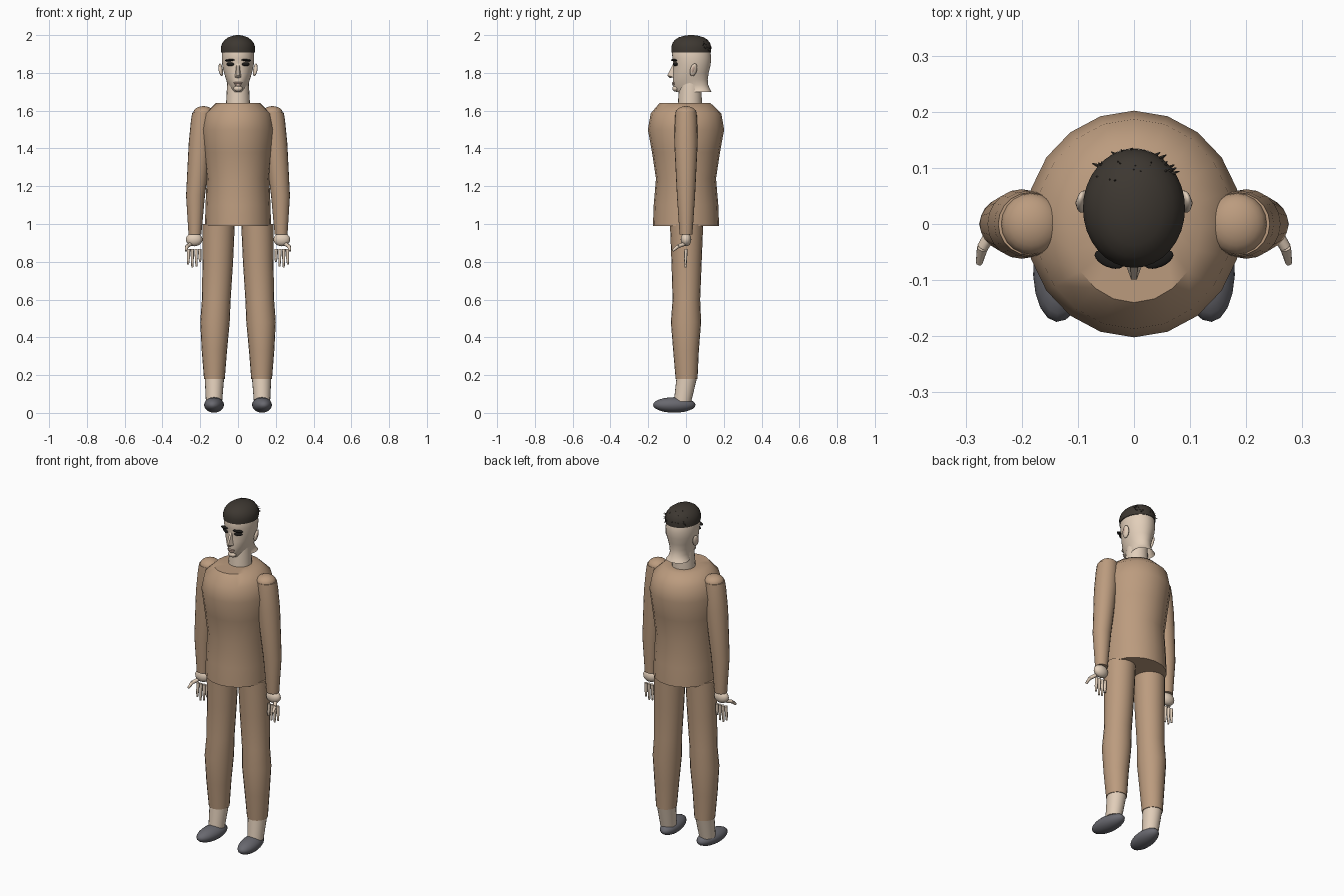
import bpy, bmesh, math, random
from mathutils import Matrix, Vector

if "Cube" in bpy.data.objects:
    bpy.data.objects.remove(bpy.data.objects["Cube"])

random.seed(4)


def material(name, rgb):
    m = bpy.data.materials.new(name)
    m.diffuse_color = (*rgb, 1)
    m.use_nodes = True
    m.node_tree.nodes["Principled BSDF"].inputs["Base Color"].default_value = m.diffuse_color
    return m


CLOTH = material("tan_cloth", (0.50, 0.33, 0.21))
SKIN = material("pale_skin", (0.76, 0.62, 0.49))
LIP = material("lip_tone", (0.58, 0.41, 0.33))
SHOE = material("slate_grey", (0.14, 0.14, 0.16))
HAIR = material("dark_hair", (0.047, 0.039, 0.031))
BLACK = material("black", (0.012, 0.011, 0.010))


def finish(name, bm, mat):
    bmesh.ops.recalc_face_normals(bm, faces=bm.faces[:])
    me = bpy.data.meshes.new(name)
    bm.to_mesh(me)
    bm.free()
    me.materials.append(mat)
    ob = bpy.data.objects.new(name, me)
    bpy.context.collection.objects.link(ob)
    return ob


def skin_rings(name, rings, mat, bottom=True, top=True):
    """Join rings of points, lowest first."""
    bm = bmesh.new()
    vs = [[bm.verts.new(p) for p in r] for r in rings]
    n = len(vs[0])
    for a, b in zip(vs, vs[1:]):
        for i in range(n):
            j = (i + 1) % n
            bm.faces.new((a[i], a[j], b[j], b[i]))
    if bottom:
        bm.faces.new(vs[0][::-1])
    if top:
        bm.faces.new(vs[-1])
    return finish(name, bm, mat)


def loft(name, rows, mat, n=20, **caps):
    """Rows are z, centre x, centre y, radius x, radius y."""
    rings = []
    for z, cx, cy, rx, ry in rows:
        rings.append([(cx + rx * math.cos(math.tau * i / n),
                       cy + ry * math.sin(math.tau * i / n), z) for i in range(n)])
    return skin_rings(name, rings, mat, **caps)


def ball(name, loc, radii, mat, rot=(0, 0, 0), seg=20, rows=12):
    bm = bmesh.new()
    bmesh.ops.create_uvsphere(bm, u_segments=seg, v_segments=rows, radius=1)
    turn = Matrix.Rotation(rot[2], 4, 'Z') @ Matrix.Rotation(rot[1], 4, 'Y') @ Matrix.Rotation(rot[0], 4, 'X')
    bm.transform(Matrix.Translation(loc) @ turn @ Matrix.Diagonal((*radii, 1)))
    return finish(name, bm, mat)


def add_tube(bm, a, b, r1, r2, n=8):
    a, b = Vector(a), Vector(b)
    d = b - a
    mtx = Matrix.Translation((a + b) / 2) @ d.to_track_quat('Z', 'Y').to_matrix().to_4x4()
    bmesh.ops.create_cone(bm, cap_ends=True, segments=n, radius1=r1, radius2=r2,
                          depth=d.length, matrix=mtx)


# Torso: loose top with a sloped shoulder line
loft("torso", [(0.99, 0, 0, 0.175, 0.175), (1.10, 0, 0, 0.172, 0.171),
               (1.24, 0, 0, 0.166, 0.159), (1.38, 0, 0, 0.181, 0.180),
               (1.50, 0, 0, 0.193, 0.202), (1.585, 0, 0, 0.176, 0.187),
               (1.64, 0, -0.005, 0.118, 0.135), (1.641, 0, 0.01, 0.066, 0.068)], CLOTH)

# Neck
loft("neck", [(1.62, 0, 0.02, 0.064, 0.064), (1.70, 0, 0.022, 0.06, 0.061),
              (1.78, 0, 0.025, 0.055, 0.058)], SKIN)

# Limbs
for s, side in ((-1, "left"), (1, "right")):
    loft(side + "_leg", [(0.18, s * .125, .003, .055, .058), (0.33, s * .125, 0, .067, .068),
                         (0.48, s * .122, 0, .078, .08), (0.60, s * .115, .002, .076, .073),
                         (0.80, s * .107, .003, .081, .08), (1.0, s * .102, .003, .085, .088)], CLOTH)
    loft(side + "_ankle", [(0.06, s * .127, -.018, .043, .046),
                           (0.181, s * .125, .003, .051, .054)], SKIN)
    ball(side + "_shoe", (s * .127, -.062, .042), (.052, .113, .041), SHOE, (0, 0, s * .1))

    loft(side + "_arm", [(0.945, s * .228, 0, .034, .034), (1.15, s * .225, 0, .050, .048),
                         (1.43, s * .200, 0, .061, .062), (1.55, s * .189, 0, .060, .059),
                         (1.59, s * .185, 0, .057, .056)], CLOTH)
    ball(side + "_shoulder", (s * .183, 0, 1.588), (.054, .055, .036), CLOTH)
    ball(side + "_palm", (s * .232, 0, .918), (.044, .028, .036), SKIN)

    # Fingers and a forward pointing thumb
    bm = bmesh.new()
    for x, x_end, low in ((.203, .200, .80), (.222, .220, .775), (.242, .242, .77), (.261, .264, .785)):
        add_tube(bm, (s * x, 0, .868), (s * (x + x_end) / 2, -.002, .82), .009, .008)
        add_tube(bm, (s * (x + x_end) / 2, -.002, .82), (s * x_end, -.003, low), .008, .005)
    add_tube(bm, (s * .252, -.012, .893), (s * .270, -.042, .882), .011, .010)
    add_tube(bm, (s * .270, -.042, .882), (s * .276, -.070, .858), .010, .006)
    finish(side + "_fingers", bm, SKIN)

# Head shell: z, front half width, back half width, front y, back y
head_rows = [(1.698, .026, .088, -.050, .135), (1.712, .032, .070, -.062, .128),
             (1.735, .046, .062, -.068, .118), (1.765, .062, .064, -.069, .115),
             (1.80, .074, .074, -.069, .120), (1.84, .083, .083, -.067, .130),
             (1.875, .086, .086, -.072, .133), (1.91, .085, .085, -.074, .130),
             (1.94, .078, .078, -.062, .118)]
N = 36
rings = []
for z, wf, wb, yf, yb in head_rows:
    ring = []
    for i in range(N):
        t = math.tau * i / N
        k = (math.sin(t) + 1) / 2
        ring.append(((wf + (wb - wf) * k) * math.cos(t), yf + (yb - yf) * k, z))
    rings.append(ring)
skin_rings("head", rings, SKIN, bottom=False)

# Nose wedge
bm = bmesh.new()
for p in ((-.007, -.066, 1.852), (.007, -.066, 1.852), (-.005, -.099, 1.787), (.005, -.099, 1.787),
          (-.017, -.066, 1.777), (.017, -.066, 1.777), (0, -.086, 1.772), (0, -.04, 1.80)):
    bm.verts.new(p)
bmesh.ops.convex_hull(bm, input=bm.verts[:])
finish("nose", bm, SKIN)

# Mouth and chin
ball("upper_lip", (0, -.066, 1.747), (.024, .008, .005), LIP)
ball("lower_lip", (0, -.065, 1.738), (.020, .008, .006), LIP)
ball("chin", (0, -.056, 1.717), (.024, .016, .016), SKIN)

# Eyes, brows and ears
for s, side in ((-1, "left"), (1, "right")):
    ball(side + "_eye", (s * .041, -.056, 1.846), (.023, .009, .010), BLACK, (0, 0, s * .4))
    ball(side + "_brow", (s * .044, -.063, 1.867), (.028, .014, .006), BLACK, (0, s * .08, s * .4))
    ball(side + "_ear", (s * .091, .040, 1.816), (.010, .019, .035), SKIN, (-.2, s * .2, s * .3))
    ball(side + "_ear_hollow", (s * .098, .038, 1.818), (.005, .009, .020), LIP, (-.2, s * .2, s * .3))

# Hair cap with small tufts at the back
hair_rows = [(1.908, .090, .105), (1.935, .091, .106), (1.957, .084, .100), (1.975, .070, .087),
             (1.988, .052, .066), (1.996, .030, .040), (2.0, .010, .013)]
loft("hair", [(z, 0, .028, rx, ry) for z, rx, ry in hair_rows], HAIR, n=32)
bm = bmesh.new()
for _ in range(70):
    a = math.pi / 2 + random.uniform(-.9, .9)
    e = random.uniform(.15, .95)
    out = Vector((math.cos(a) * math.cos(e), math.sin(a) * math.cos(e), math.sin(e)))
    p = Vector((out.x * .088, .028 + out.y * .100, 1.915 + out.z * .078))
    tip = p + out * .010 + Vector((random.uniform(-.012, .012), 0, random.uniform(-.014, .008)))
    add_tube(bm, p, tip, .005, .001, 5)
finish("hair_tufts", bm, HAIR)

# Smooth shading with crisp rims
for ob in bpy.context.collection.objects:
    ob.select_set(True)
    bpy.context.view_layer.objects.active = ob
bpy.ops.object.shade_smooth_by_angle(angle=math.radians(45))
